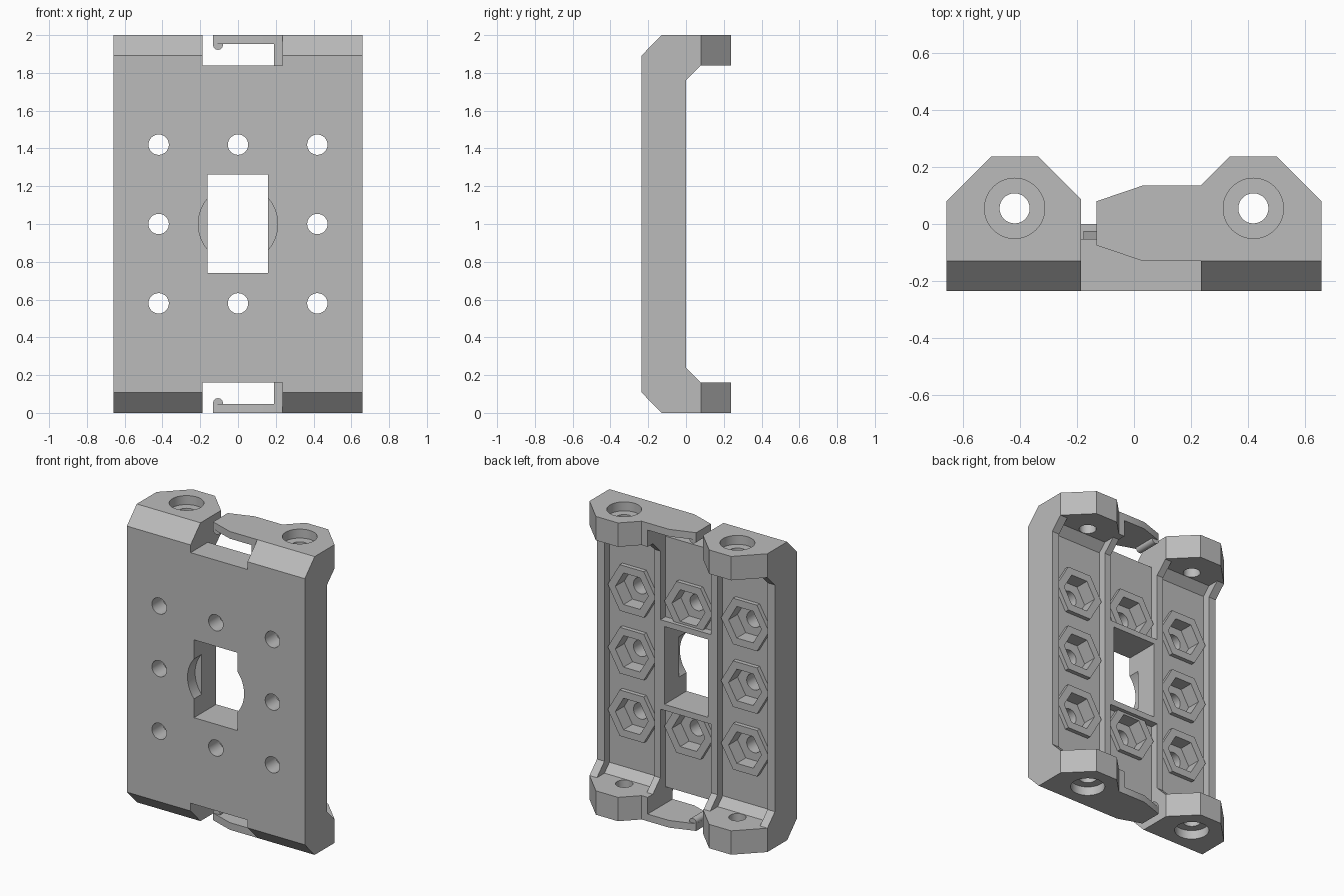
import bpy, bmesh, math
from mathutils import Vector

if "Cube" in bpy.data.objects:
    bpy.data.objects.remove(bpy.data.objects["Cube"])

grey = bpy.data.materials.new("matte_grey")
grey.diffuse_color = (0.5, 0.5, 0.5, 1)
grey.use_nodes = True
grey.node_tree.nodes["Principled BSDF"].inputs["Base Color"].default_value = grey.diffuse_color


def prism(name, pts, axis, lo, hi):
    """Extrude a 2D outline along an axis: x takes (y,z), y takes (x,z), z takes (x,y)."""
    def place(a, b, c):
        return {"x": (c, a, b), "y": (a, c, b), "z": (a, b, c)}[axis]
    bm = bmesh.new()
    face = bm.faces.new([bm.verts.new(place(a, b, lo)) for a, b in pts])
    ext = bmesh.ops.extrude_face_region(bm, geom=[face])
    step = Vector(place(0, 0, hi - lo))
    for v in ext["geom"]:
        if isinstance(v, bmesh.types.BMVert):
            v.co += step
    bmesh.ops.recalc_face_normals(bm, faces=bm.faces)
    me = bpy.data.meshes.new(name)
    bm.to_mesh(me)
    bm.free()
    me.materials.append(grey)
    ob = bpy.data.objects.new(name, me)
    bpy.context.scene.collection.objects.link(ob)
    return ob


def box(name, x0, x1, y0, y1, z0, z1):
    return prism(name, [(x0, y0), (x1, y0), (x1, y1), (x0, y1)], "z", z0, z1)


def ring(cx, cy, r, n):
    return [(cx + r * math.cos(2 * math.pi * i / n), cy + r * math.sin(2 * math.pi * i / n))
            for i in range(n)]


def combine(target, tool, op="DIFFERENCE"):
    mod = target.modifiers.new("bool", "BOOLEAN")
    mod.operation, mod.solver, mod.object = op, "EXACT", tool
    dg = bpy.context.evaluated_depsgraph_get()
    dg.update()
    me = bpy.data.meshes.new_from_object(target.evaluated_get(dg))
    target.modifiers.clear()
    target.data = me
    bpy.data.objects.remove(tool)


def flip(pts):
    return [(a, 2 - b) for a, b in reversed(pts)]


# Body: side profile with front chamfers, end ears and gussets
half = [(-0.235, 0.108), (-0.13, 0), (0.238, 0), (0.238, 0.16), (0.08, 0.16), (0, 0.24)]
body = prism("mount_plate", half + flip(half), "x", -0.66, 0.66)

# Side bays between the ribs
bay = [(-0.053, 0.213), (0, 0.16), (0.4, 0.16)]
for s in (-1, 1):
    x0, x1 = sorted((s * 0.235, s * 0.605))
    combine(body, prism("side_bay", bay + flip(bay), "x", x0, x1))

# Centre bays above and below the window frame, and the end notches
for z0, z1 in ((0.1, 0.70), (1.30, 1.9)):
    combine(body, box("centre_bay", -0.187, 0.19, -0.053, 0.5, z0, z1))
combine(body, box("centre_back", -0.187, 0.19, 0, 0.5, 0.1, 1.9))
for z0, z1 in ((-0.1, 0.16), (1.84, 2.1)):
    combine(body, box("end_notch", -0.187, 0.235, -0.5, 0.5, z0, z1))

# Bevelled corners of the ears
for s in (-1, 1):
    combine(body, prism("outer_corner", [(s * 0.66, 0.08), (s * 0.46, 0.28), (s * 0.8, 0.28),
                                         (s * 0.8, 0.08)], "z", -0.1, 2.1))
    combine(body, prism("inner_corner", [(s * 0.18, 0.08), (s * 0.38, 0.28), (s * 0.1, 0.28),
                                         (s * 0.1, 0.08)], "z", -0.1, 2.1))

# Nut holders with hexagonal pockets and through holes
spots = [(0.42 * i, 1 + 0.42 * j) for i in (-1, 0, 1) for j in (-1, 0, 1) if i or j]
for x, z in spots:
    combine(body, prism("nut_holder", ring(x, z, 0.178, 6), "y", -0.1, -0.025), "UNION")
for x, z in spots:
    combine(body, prism("nut_pocket", ring(x, z, 0.122, 6), "y", -0.12, -0.01))
    combine(body, prism("bolt_hole", ring(x, z, 0.054, 32), "y", -0.4, -0.05))

# Window with a round recess on the front
combine(body, box("window", -0.162, 0.16, -0.5, 0.5, 0.74, 1.262))
combine(body, prism("round_recess", ring(0, 1, 0.21, 64), "y", -0.4, -0.155))

# Ear screw holes, counterbored from the ends
for x in (-0.42, 0.42):
    combine(body, prism("ear_hole", ring(x, 0.055, 0.053, 32), "z", -0.1, 2.1))
    for z0, z1 in ((-0.1, 0.06), (1.94, 2.1)):
        combine(body, prism("counterbore", ring(x, 0.055, 0.106, 48), "z", z0, z1))

# Flexible clip at each end: leg, tongue and rounded hook
tongue = [(0.235, -0.13), (0.235, 0.135), (0.03, 0.135), (-0.132, 0.08), (-0.132, -0.075), (0.03, -0.13)]
for name, low in (("lower", True), ("upper", False)):
    def span(a, b):
        return (a, b) if low else (2 - b, 2 - a)
    clip = prism(name + "_clip", tongue, "z", *span(0, 0.048))
    combine(clip, box("leg", 0.19, 0.235, -0.13, 0.135, *span(0, 0.16)), "UNION")
    hz = 0.052 if low else 1.948
    combine(clip, prism("hook", ring(-0.106, hz, 0.026, 24), "y", -0.075, 0.08), "UNION")

# Smooth the round walls, keep the edges sharp
for ob in list(bpy.context.scene.objects):
    bpy.ops.object.select_all(action="DESELECT")
    ob.select_set(True)
    bpy.context.view_layer.objects.active = ob
    bpy.ops.object.shade_smooth_by_angle(angle=math.radians(25))
